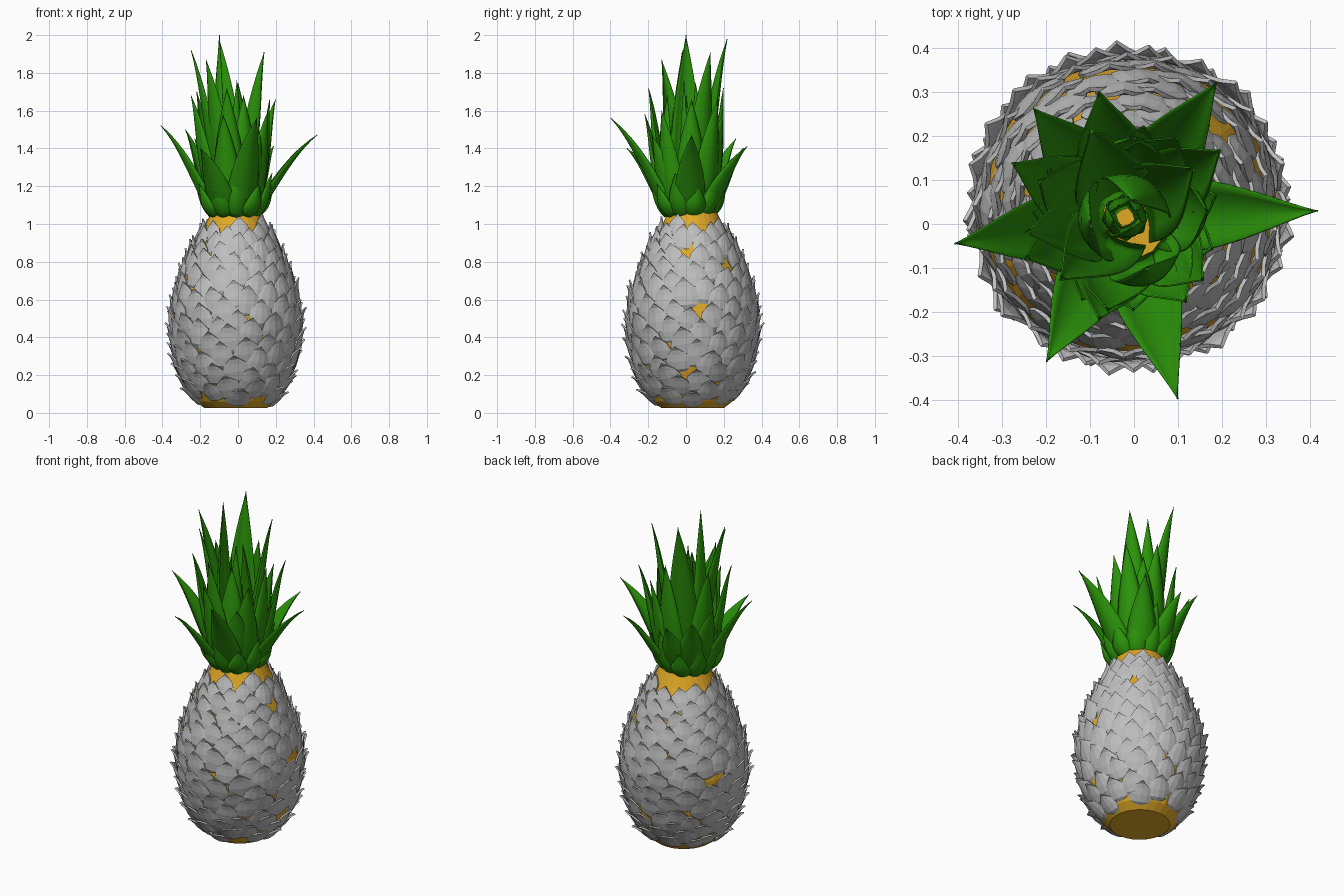
import bpy, math, random
from mathutils import Vector

if "Cube" in bpy.data.objects:
    bpy.data.objects.remove(bpy.data.objects["Cube"])

random.seed(4)
BODY = Vector((-0.012, 0.035, 0))      # body axis
CROWN = Vector((-0.02, 0.015, 0))      # crown axis


def material(name, rgb):
    m = bpy.data.materials.new(name)
    m.diffuse_color = (*rgb, 1)
    m.use_nodes = True
    m.node_tree.nodes["Principled BSDF"].inputs["Base Color"].default_value = m.diffuse_color
    return m


grey = material("scale grey", (0.52, 0.52, 0.52))
gold = material("flesh gold", (0.75, 0.40, 0.02))
green = material("leaf green", (0.024, 0.29, 0.003))


def make(name, verts, faces, mat, smooth=False, thick=0):
    me = bpy.data.meshes.new(name)
    me.from_pydata(verts, [], faces)
    me.materials.append(mat)
    me.update()
    if smooth:
        me.polygons.foreach_set("use_smooth", [True] * len(me.polygons))
    ob = bpy.data.objects.new(name, me)
    bpy.context.collection.objects.link(ob)
    if thick:
        s = ob.modifiers.new("thickness", 'SOLIDIFY')
        s.thickness = thick
        s.offset = -1
    return ob


def add_grid(verts, faces, rows):
    """Append a sheet of quads from equal-length rows of points."""
    base, n = len(verts), len(rows[0])
    for r in rows:
        verts.extend(r)
    for j in range(len(rows) - 1):
        for i in range(n - 1):
            a = base + j * n + i
            faces.append((a, a + 1, a + n + 1, a + n))


# Body core: lathed profile with flat caps
PROFILE = [(0.165, 0.025), (0.21, 0.06), (0.265, 0.14), (0.308, 0.25), (0.332, 0.38),
           (0.338, 0.5), (0.322, 0.62), (0.28, 0.75), (0.228, 0.88), (0.165, 0.99), (0.13, 1.06)]
SIDES = 28
verts, faces = [], []
for r, z in PROFILE:
    for i in range(SIDES):
        a = 2 * math.pi * i / SIDES
        verts.append(BODY + Vector((r * math.cos(a), r * math.sin(a), z)))
for j in range(len(PROFILE) - 1):
    for i in range(SIDES):
        k = (i + 1) % SIDES
        faces.append((j * SIDES + i, j * SIDES + k, (j + 1) * SIDES + k, (j + 1) * SIDES + i))
faces.append(tuple(reversed(range(SIDES))))
faces.append(tuple(range((len(PROFILE) - 1) * SIDES, len(PROFILE) * SIDES)))
make("body_core", verts, faces, gold)


def radius(z):
    for (r0, z0), (r1, z1) in zip(PROFILE, PROFILE[1:]):
        if z <= z1:
            return r0 + (r1 - r0) * (z - z0) / (z1 - z0)
    return PROFILE[-1][0]


def slope(z):
    return (radius(z + 0.04) - radius(z - 0.04)) / 0.08


def scale_size(z):
    return 0.55 + 0.45 * radius(z) / 0.335


# Scales: pointed shields on a golden-angle spiral, slightly irregular with gaps
SHIELD = [(0, .42, -.008), (.16, .85, .012), (.45, 1, .020), (.72, .78, .022), (.88, .36, .026), (1, .03, .037)]
Z0, Z1, STEPS = 0.085, 0.975, 400
zs = [Z0 + (Z1 - Z0) * i / STEPS for i in range(STEPS + 1)]
cum = [0]
for z in zs[1:]:
    cum.append(cum[-1] + radius(z) * math.hypot(1, slope(z)) / scale_size(z) ** 2)
COUNT = 205
verts, faces = [], []
k = 0
for n in range(COUNT):
    goal = cum[-1] * n / (COUNT - 1)
    while k < STEPS and cum[k] < goal:
        k += 1
    if random.random() < 0.03:
        continue
    z = zs[k] + random.uniform(-0.012, 0.012)
    a = n * math.pi * (3 - math.sqrt(5)) + random.uniform(-0.05, 0.05)
    r, s = radius(z), scale_size(z) * random.uniform(0.88, 1.06)
    rad = Vector((math.cos(a), math.sin(a), 0))
    side = Vector((-math.sin(a), math.cos(a), 0))
    up = (rad * slope(z) + Vector((0, 0, 1))).normalized()
    out = side.cross(up)
    centre = BODY + rad * r + Vector((0, 0, z))
    tilt, twist = random.uniform(-0.04, 0.08), random.uniform(-0.2, 0.2)
    rows = []
    for v, w, h in SHIELD:
        row = []
        for u in (-1, -0.55, 0, 0.55, 1):
            x = u * w * 0.074 * s
            y = (v - 0.5) * 0.165 * s
            hh = h * s + tilt * y - x * x / (2 * r) - 0.01 * s * u * u * w
            p = centre + side * (x + twist * y) + up * (y - twist * x) + out * hh
            p.z = max(p.z, 0)
            row.append(p)
        rows.append(row)
    add_grid(verts, faces, rows)
make("body_scales", verts, faces, grey, thick=0.009)

# Crown leaves: (tip x, tip y, tip z) for each ring
OUTER = [(.42, .03, 1.47), (-.41, -.045, 1.52), (.10, -.40, 1.56), (.19, .325, 1.41),
         (-.23, .265, 1.45), (-.20, -.315, 1.40), (-.08, .305, 1.40), (.20, .17, 1.66),
         (-.28, .14, 1.5), (.16, -.13, 1.6), (-.08, -.22, 1.58)]
MIDDLE = [(.0, .2, 1.72), (.03, -.1, 1.68), (.17, .03, 1.66), (.1, .2, 1.6), (-.22, .1, 1.7),
          (-.25, -.08, 1.68), (.12, -.18, 1.47), (-.06, -.2, 1.72)]
INNER = [(-.10, .22, 1.98), (-.25, -.02, 1.92), (.14, .13, 1.91), (-.17, -.13, 1.87),
         (-.10, .0, 2.0), (.0, .05, 1.75)]
SHORT = []
for i in range(11):
    a = 2 * math.pi * (i + 0.4) / 11
    SHORT.append((CROWN.x + 0.215 * math.cos(a), CROWN.y + 0.215 * math.sin(a), 1.21 + 0.06 * (i % 3)))
# small heart leaves closing the middle
HEART = [(CROWN.x + 0.03 * math.cos(a), CROWN.y + 0.03 * math.sin(a), 1.5 + 0.05 * a) for a in (0.5, 2.1, 3.6, 5.2)]


def add_leaf(tip, base_r, base_z, bulge, width):
    tip = Vector(tip)
    d = tip - CROWN
    a = math.atan2(d.y, d.x)
    rad = Vector((math.cos(a), math.sin(a), 0))
    side = Vector((-math.sin(a), math.cos(a), 0))
    p0 = CROWN + rad * base_r + Vector((0, 0, base_z))
    h = tip.z - base_z
    p1 = p0 + rad * bulge + Vector((0, 0, 0.27 * h))
    p2 = p0.lerp(tip, 0.5) + rad * bulge * 0.3
    p2.z = base_z + 0.75 * h
    rows = []
    for j in range(13):
        t = j / 12
        q = 1 - t
        p = p0 * q ** 3 + p1 * (3 * q * q * t) + p2 * (3 * q * t * t) + tip * t ** 3
        tan = ((p1 - p0) * q * q + (p2 - p1) * (2 * q * t) + (tip - p2) * t * t).normalized()
        nrm = side.cross(tan)
        w = width * (0.62 + 1.6 * t - 0.5 * t * t) * max(q, 0.002) ** 1.15
        rows.append([p + side * (w * u) - nrm * (0.5 * w * u * u) for u in (-1, -.67, -.33, 0, .33, .67, 1)])
    add_grid(verts, faces, rows)


for name, tips, base_r, base_z, bulge, width in (
        ("outer_leaves", OUTER, 0.125, 1.045, 0.09, 0.115),
        ("middle_leaves", MIDDLE, 0.10, 1.05, 0.115, 0.125),
        ("inner_leaves", INNER, 0.05, 1.05, 0.10, 0.13),
        ("heart_leaves", HEART, 0.02, 1.05, 0.05, 0.07),
        ("short_leaves", SHORT, 0.13, 1.035, 0.085, 0.08)):
    verts, faces = [], []
    for tip in tips:
        add_leaf(tip, base_r, base_z, bulge, width)
    make(name, verts, faces, green, smooth=True, thick=0.004)
